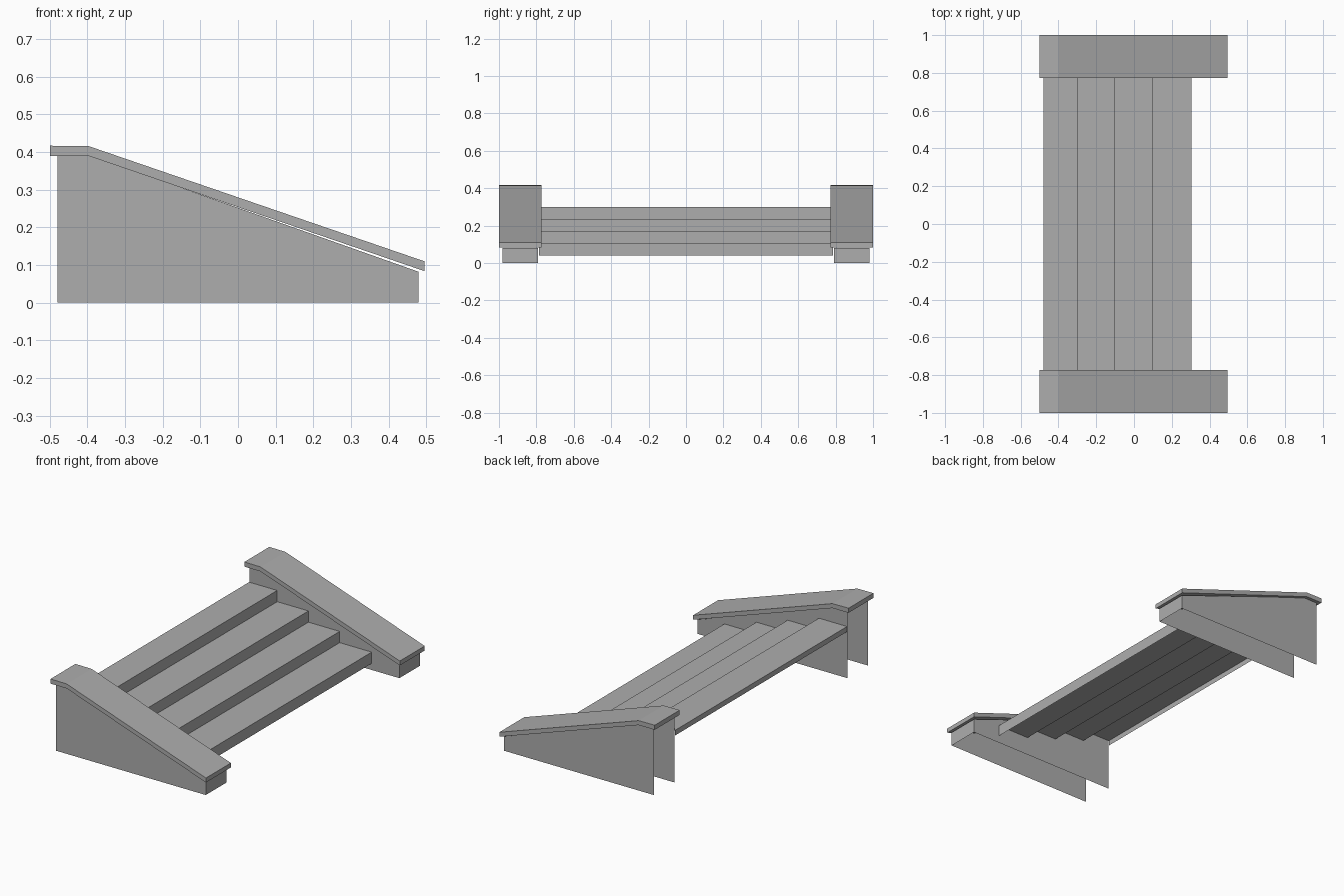
import bpy
import bmesh

cube = bpy.data.objects.get("Cube")
if cube:
    bpy.data.objects.remove(cube, do_unlink=True)

stone = bpy.data.materials.new("grey stone")
stone.use_nodes = True
grey = (0.42, 0.42, 0.42, 1)
stone.diffuse_color = grey
stone.node_tree.nodes["Principled BSDF"].inputs["Base Color"].default_value = grey


def finish(name, bm):
    """Turn a bmesh into a named object in the shared material."""
    mesh = bpy.data.meshes.new(name)
    bm.to_mesh(mesh)
    bm.free()
    mesh.materials.append(stone)
    obj = bpy.data.objects.new(name, mesh)
    bpy.context.collection.objects.link(obj)
    return obj


def ribbon(bm, profile, y0, y1):
    """Sweep an open x-z profile along y as a single sheet."""
    rows = [[bm.verts.new((x, y, z)) for x, z in profile] for y in (y0, y1)]
    for i in range(len(profile) - 1):
        bm.faces.new((rows[0][i], rows[0][i + 1], rows[1][i + 1], rows[1][i]))


def plate(bm, profile, y):
    return bm.faces.new([bm.verts.new((x, y, z)) for x, z in profile])


# Staircase: one folded sheet with a short lip at the back
treads, rise, top = 4, 0.065, 0.3
edges = [-0.48, -0.3, -0.1, 0.1, 0.305]
fold = [(edges[0], top - 0.03)]
for i in range(treads):
    z = top - i * rise
    fold += [(edges[i], z), (edges[i + 1], z)]
fold.append((edges[-1], top - treads * rise))
bm = bmesh.new()
ribbon(bm, fold, -0.787, 0.787)
finish("steps", bm)

wall_outline = [(-0.48, 0), (0.48, 0), (0.48, 0.082), (-0.395, 0.392), (-0.48, 0.392)]
cap_outline = [(-0.5, 0.39), (-0.397, 0.39), (0.495, 0.084),
               (0.495, 0.11), (-0.397, 0.416), (-0.5, 0.417)]

for side, label in ((-1, "right"), (1, "left")):
    # Side wall: outer and inner plates joined at the low end, open below and behind
    bm = bmesh.new()
    for y in (0.79, 0.98):
        plate(bm, wall_outline, side * y)
    ribbon(bm, wall_outline[1:3], side * 0.79, side * 0.98)
    bmesh.ops.remove_doubles(bm, verts=bm.verts, dist=0.0001)
    bmesh.ops.recalc_face_normals(bm, faces=bm.faces)
    finish(label + "_side_wall", bm)

    # Sloping coping slab with a level shoulder
    bm = bmesh.new()
    face = plate(bm, cap_outline, side * 0.772)
    new = bmesh.ops.extrude_face_region(bm, geom=[face])["geom"]
    bmesh.ops.translate(bm, vec=(0, side * 0.228, 0),
                        verts=[v for v in new if isinstance(v, bmesh.types.BMVert)])
    bmesh.ops.recalc_face_normals(bm, faces=bm.faces)
    finish(label + "_coping", bm)
